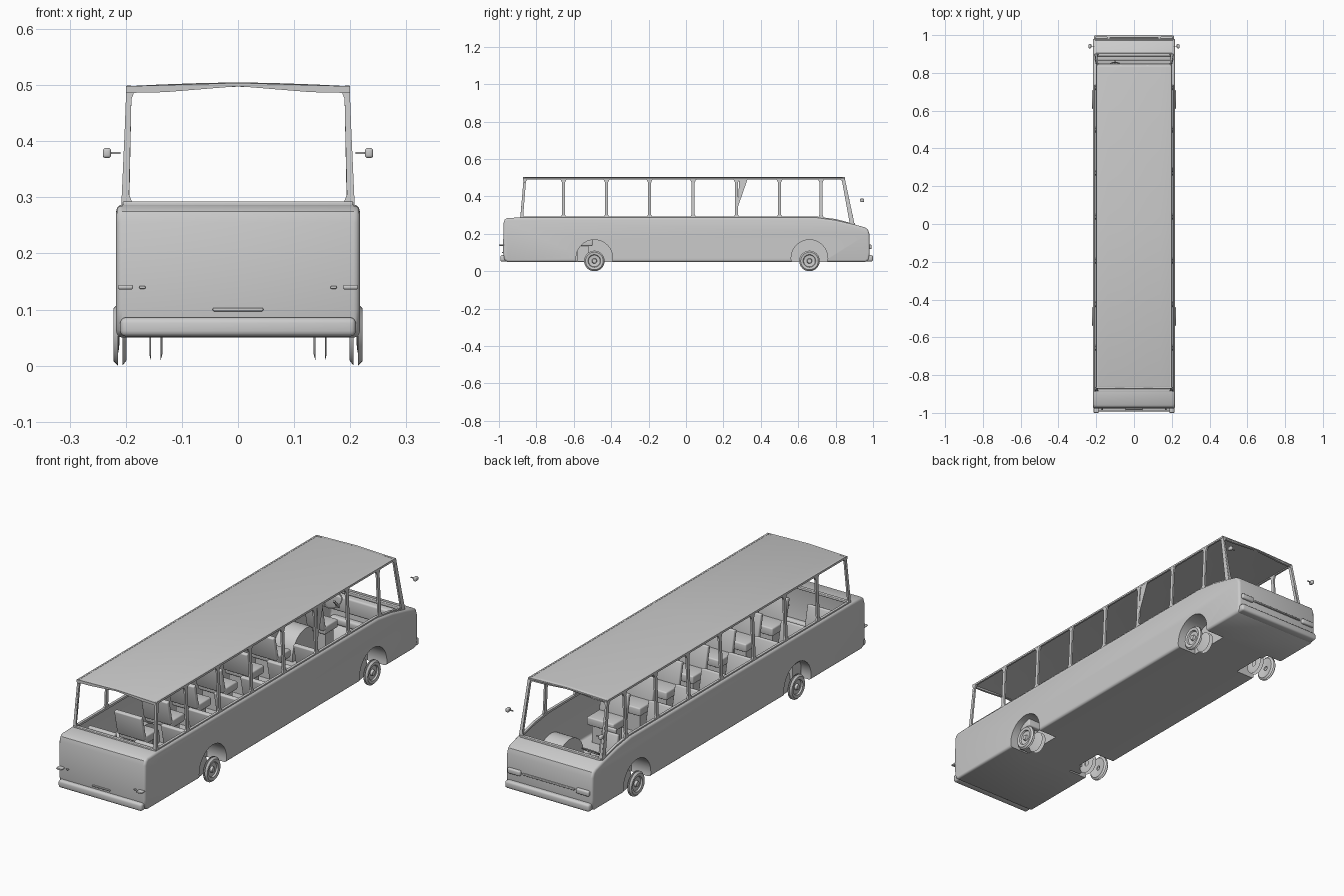
import bpy, bmesh, math
from mathutils import Matrix, Vector

if "Cube" in bpy.data.objects:
    bpy.data.objects.remove(bpy.data.objects["Cube"])


def finish(name, bm, smooth=None):
    bmesh.ops.remove_doubles(bm, verts=bm.verts, dist=1e-5)
    bmesh.ops.recalc_face_normals(bm, faces=bm.faces)
    me = bpy.data.meshes.new(name)
    bm.to_mesh(me)
    bm.free()
    ob = bpy.data.objects.new(name, me)
    bpy.context.collection.objects.link(ob)
    if smooth:
        shade(ob, smooth)
    return ob


def shade(ob, angle):
    bpy.ops.object.select_all(action='DESELECT')
    ob.select_set(True)
    bpy.context.view_layer.objects.active = ob
    bpy.ops.object.shade_smooth_by_angle(angle=math.radians(angle))


def box(name, lo, hi, bevel=0.0, tilt=0.0):
    """Box between two corners, optionally rounded and tilted about x."""
    lo, hi = Vector(lo), Vector(hi)
    bm = bmesh.new()
    bmesh.ops.create_cube(bm, size=1)
    bmesh.ops.scale(bm, vec=hi - lo, verts=bm.verts)
    if bevel:
        bmesh.ops.bevel(bm, geom=bm.edges[:], offset=bevel, segments=3, affect='EDGES', profile=0.5)
    m = Matrix.Translation((lo + hi) / 2) @ Matrix.Rotation(tilt, 4, 'X')
    bmesh.ops.transform(bm, matrix=m, verts=bm.verts)
    return finish(name, bm, 40 if bevel else None)


def prism(pts3, vec):
    """Extrude a polygon of 3D points along vec."""
    bm = bmesh.new()
    f = bm.faces.new([bm.verts.new(p) for p in pts3])
    r = bmesh.ops.extrude_face_region(bm, geom=[f])
    bmesh.ops.translate(bm, vec=vec, verts=[v for v in r['geom'] if isinstance(v, bmesh.types.BMVert)])
    return bm


def lathe(name, prof, y, z, s, seg=32):
    """Revolve (x, radius) points around an x-direction axle."""
    bm = bmesh.new()
    rings = [[bm.verts.new((s * x, y + r * math.cos(2 * math.pi * i / seg),
                            z + r * math.sin(2 * math.pi * i / seg))) for i in range(seg)] for x, r in prof]
    for a, b in zip(rings, rings[1:]):
        for i in range(seg):
            j = (i + 1) % seg
            bm.faces.new((a[i], a[j], b[j], b[i]))
    return finish(name, bm, 35)


def side_plate(name, yz, s, t=0.008):
    """Window-frame piece lying in the slightly leaning side wall."""
    pts = [(s * (0.208 - (z - 0.285) * 0.045), y, z) for y, z in yz]
    finish(name, prism(pts, (-s * t, 0, 0)))


# lower body: side profile extruded across, rounded, wheel arches cut
W = 0.217
prof = [(-.955, .05), (-.972, .062), (-.978, .1), (-.976, .255), (-.97, .275), (-.955, .285),
        (-.88, .287), (.70, .287), (.80, .273), (.90, .25), (.955, .235), (.972, .224),
        (.98, .20), (.982, .1), (.978, .062), (.96, .05)]
bm = prism([(-W, y, z) for y, z in prof], (2 * W, 0, 0))
caps = [e for e in bm.edges if abs(e.verts[0].co.x - e.verts[1].co.x) < 1e-6]
bmesh.ops.bevel(bm, geom=caps, offset=.011, segments=3, affect='EDGES', profile=0.5)
body = finish("lower_body", bm)
AXLES = (-.49, .66)
for y in AXLES:
    for s in (-1, 1):
        cut = lathe("arch_cutter", [(.12, 0), (.12, .098), (.26, .098), (.26, 0)], y, .07, s)
        cut.hide_render = True
        m = body.modifiers.new("arch", 'BOOLEAN')
        m.operation, m.object, m.solver = 'DIFFERENCE', cut, 'EXACT'
        bpy.context.view_layer.objects.active = body
        bpy.ops.object.modifier_apply(modifier=m.name)
        bpy.data.objects.remove(cut)
# open the top between the rear deck and the front cowl
bm = bmesh.new()
bm.from_mesh(body.data)
top = []
for f in bm.faces:
    c = f.calc_center_median()
    if f.normal.z > .9 and c.z > .24 and -.88 < c.y < .9 and abs(c.x) < .1:
        top.append(f)
bmesh.ops.delete(bm, geom=top, context='FACES')
bm.to_mesh(body.data)
bm.free()
shade(body, 35)

# roof: shallow ridge with turned-down edges
half = [(0, .505), (.07, .5035), (.14, .501), (.188, .4985), (.197, .497), (.2, .492)]
sec = [(-x, z) for x, z in half[:0:-1]] + half
bm = bmesh.new()
rows = [[bm.verts.new((x, y, z - d)) for x, z in sec]
        for y, d in ((-.872, .004), (-.86, 0), (0, 0), (.83, 0), (.85, .003))]
for a, b in zip(rows, rows[1:]):
    for i in range(len(sec) - 1):
        bm.faces.new((a[i], a[i + 1], b[i + 1], b[i]))
roof = finish("roof", bm, 40)
sol = roof.modifiers.new("thickness", 'SOLIDIFY')
sol.thickness = .004

# side window frames: rails, flared pillars, slanted end pillars
flare = [(.285, .024), (.291, .015), (.303, .0085), (.474, .0085), (.487, .014), (.494, .024)]
for s in (-1, 1):
    side_plate("top_rail", [(-.868, .49), (.846, .49), (.843, .499), (-.866, .499)], s)
    side_plate("sill_rail", [(-.885, .282), (.70, .282), (.80, .268), (.90, .245), (.898, .254),
                             (.80, .279), (.70, .292), (-.885, .292)], s, .012)
    for y in (-.655, -.425, -.195, .038, .27, .5, .722):
        drop = -.006 if y > .7 else 0
        left = [(y - w, z + (drop if z < .3 else 0)) for z, w in flare]
        right = [(y + w, z + (drop if z < .3 else 0)) for z, w in reversed(flare)]
        side_plate("window_pillar", left + right, s)
    side_plate("rear_pillar", [(-.886, .285), (-.862, .285), (-.870, .3), (-.856, .48), (-.845, .495), (-.868, .499)], s)
    side_plate("windscreen_pillar", [(.876, .252), (.9, .25), (.846, .499), (.82, .495), (.834, .483)], s)
side_plate("pillar_gusset", [(.276, .34), (.285, .494), (.33, .494)], 1, .002)

# rear window and windscreen headers and bottom rails
for name, y, d in (("rear_header", -.872, .01), ("windscreen_header", .838, .01)):
    pts = [(-.2, y, .498), (-.2, y, .486), (-.13, y, .4875), (0, y, .498), (.13, y, .4875),
           (.2, y, .486), (.2, y, .498), (0, y, .504)]
    finish(name, prism(pts, (0, d, 0)))
box("rear_window_sill", (-.205, -.888, .282), (.205, -.872, .293), .003)
box("windscreen_sill", (-.203, .888, .243), (.203, .904, .257), .003)
for s in (-1, 1):
    for y, dy in ((-.886, .018), (.896, -.052)):
        zb = .285 if y < 0 else .252
        w = finish("end_pillar_face", prism([(s * .207, y, zb), (s * .186, y, zb), (s * .194, y + dy * .08, zb + .02),
                   (s * .190, y + dy * .95, .475), (s * .184, y + dy, .49), (s * .199, y + dy, .497)], (0, .005, 0)))

# bumpers, lamps and handles
box("rear_bumper", (-.21, -.993, .052), (.21, -.955, .086), .010)
box("front_bumper", (-.212, .955, .052), (.212, 1.0, .086), .010)
box("rear_handle", (-.045, -.984, .097), (.045, -.974, .103), .002)
box("front_grille_bar", (-.13, .978, .126), (.13, .989, .134), .003)
for s in (-1, 1):
    def pair(name, x0, x1, y0, y1, z0, z1, b):
        box(name, (min(s * x0, s * x1), y0, z0), (max(s * x0, s * x1), y1, z1), b)
    pair("rear_lamp", .187, .214, -1.0, -.97, .136, .144, .003)
    pair("rear_marker", .165, .176, -.985, -.972, .137, .142, .002)
    pair("headlamp", .14, .205, .97, .993, .118, .142, .006)
    # door mirrors
    pair("mirror", .226, .241, .93, .953, .370, .388, .005)
    pair("mirror_arm", .209, .228, .939, .943, .377, .381, 0)

# wheels: bare sidewalls, dished rims and inner twin discs
for y in AXLES:
    for s in (-1, 1):
        lathe("outer_wheel", [(.214, .055), (.222, .047), (.22, .034), (.213, .031), (.211, .014),
                              (.221, .011), (.221, 0)], y, .055, s)
        lathe("outer_wheel_back", [(.206, .055), (.199, .046), (.201, .03), (.205, .01)], y, .055, s)
        lathe("inner_wheel", [(.155, .046), (.158, .035), (.155, 0)], y, .055, s)
        lathe("inner_wheel_back", [(.138, .046), (.135, .035), (.138, .012)], y, .055, s)


# seats facing forward
def seat(x, y, w, head=False):
    box("seat_plinth", (x - w * .4, y - .03, .052), (x + w * .4, y + .03, .135))
    box("seat_cushion", (x - w / 2, y - .045, .135), (x + w / 2, y + .05, .172), .006)
    box("seat_back", (x - w / 2, y - .066, .155), (x + w / 2, y - .046, .268), .005, math.radians(12))
    if head:
        box("head_rest", (x - .022, y - .085, .262), (x + .022, y - .07, .283), .004)


for i in range(7):
    for s in (-1, 1):
        seat(s * .117, -.74 + i * .19, .135)
seat(-.1, .75, .085, True)

# dashboard and steering wheel
box("dashboard", (-.195, .865, .17), (.195, .93, .24), .008)
bpy.ops.mesh.primitive_torus_add(major_radius=.038, minor_radius=.003, major_segments=32, minor_segments=8,
                                 location=(-.1, .825, .235), rotation=(math.radians(35), 0, 0))
bpy.context.object.name = "steering_wheel"
box("steering_column", (-.104, .823, .205), (-.096, .875, .213), 0, math.radians(-50))
